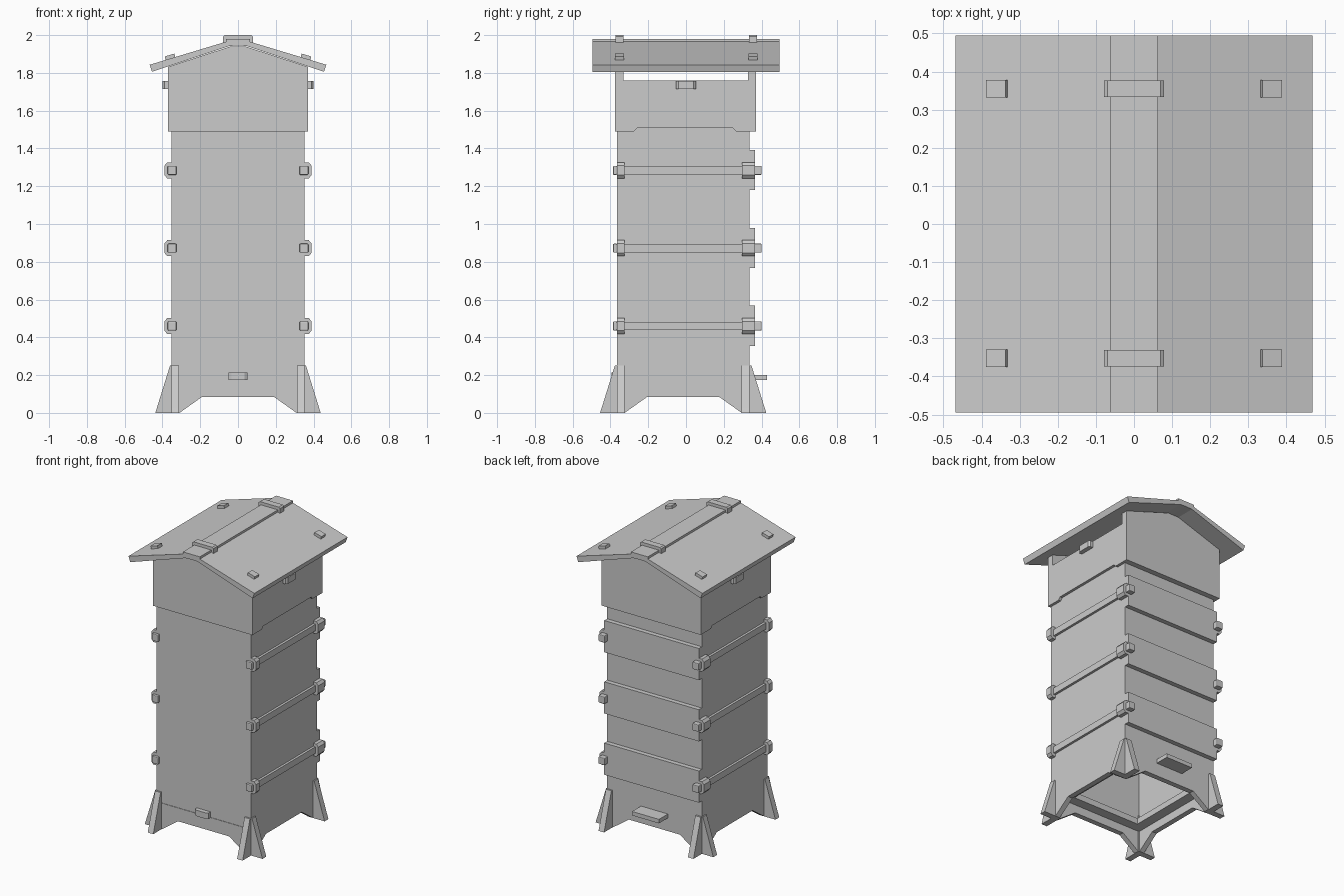
import bpy, bmesh
from mathutils import Vector

if "Cube" in bpy.data.objects:
    bpy.data.objects.remove(bpy.data.objects["Cube"])

wood = bpy.data.materials.new("plain_grey")
wood.use_nodes = True
GREY = (0.6, 0.6, 0.6, 1)
wood.diffuse_color = GREY
wood.node_tree.nodes["Principled BSDF"].inputs["Base Color"].default_value = GREY


def prism(name, profile, axis, a, b):
    """Extrude a 2D outline (other axis, z) along 'x' or 'y'; for 'z' the outline is (x, y)."""
    place = {"x": lambda u, v, w: (w, u, v),
             "y": lambda u, v, w: (u, w, v),
             "z": lambda u, v, w: (u, v, w)}[axis]
    bm = bmesh.new()
    face = bm.faces.new([bm.verts.new(place(u, v, a)) for u, v in profile])
    out = bmesh.ops.extrude_face_region(bm, geom=[face])
    move = Vector(place(0, 0, b - a))
    bmesh.ops.translate(bm, vec=move, verts=[g for g in out["geom"] if isinstance(g, bmesh.types.BMVert)])
    bmesh.ops.recalc_face_normals(bm, faces=bm.faces)
    me = bpy.data.meshes.new(name)
    bm.to_mesh(me)
    bm.free()
    me.materials.append(wood)
    ob = bpy.data.objects.new(name, me)
    bpy.context.collection.objects.link(ob)
    return ob


def box(name, x0, x1, y0, y1, z0, z1, bevel=0):
    ob = prism(name, [(x0, y0), (x1, y0), (x1, y1), (x0, y1)], "z", z0, z1)
    if bevel:
        mod = ob.modifiers.new("soft_edges", "BEVEL")
        mod.width = bevel
        mod.segments = 2
    return ob


def mirrored(profile):
    """Complete a half outline across its first axis."""
    return profile + [(-u, v) for u, v in reversed(profile)]


W = 0.352                  # half width of the hive body
YF, YB = -0.365, 0.335     # front and back of the hive body
YC = (YF + YB) / 2
T = 0.035                  # board thickness
BODY_TOP = 1.6

# Body walls, arched along the bottom to make the skirt
arch_x = mirrored([(W, BODY_TOP), (W, 0), (0.31, 0), (0.19, 0.085)])
for label, y in (("front", YF), ("back", YB - T)):
    prism(label + "_wall", arch_x, "y", y, y + T)
arch_y = [(u + YC, v) for u, v in mirrored([(0.35, BODY_TOP), (0.35, 0), (0.31, 0), (0.19, 0.085)])]
for label, x in (("right", -W), ("left", W - T)):
    prism(label + "_wall", arch_y, "x", x, x + T)

# Floor frame and inner cover
for label, s in (("right", -1), ("left", 1)):
    x0, x1 = sorted((s * 0.25, s * 0.33))
    box(label + "_floor_rail", x0, x1, YF + 0.02, YB - 0.02, 0.14, 0.18)
box("front_floor_rail", -0.25, 0.25, YF + 0.02, YF + 0.1, 0.14, 0.18)
box("back_floor_rail", -0.25, 0.25, YB - 0.1, YB - 0.02, 0.14, 0.18)
box("inner_cover", -0.33, 0.33, YF + 0.02, YB - 0.02, 1.54, 1.58)

# Corner legs: one fin sideways and one fin to the front or back
for xs in (-1, 1):
    for ys, y0, edge in ((-1, YF, YF), (1, YB - 0.04, YB)):
        side_fin = [(0.31, 0), (0.438, 0), (0.43, 0.025), (0.36, 0.25), (0.31, 0.25)]
        prism("leg_side_fin", [(xs * u, v) for u, v in side_fin], "y", y0, y0 + 0.04)
        end_fin = [(-0.04, 0), (0.09, 0), (0.082, 0.025), (0.012, 0.25), (-0.04, 0.25)]
        x0, x1 = sorted((xs * 0.312, xs * 0.353))
        prism("leg_end_fin", [(edge + ys * u, v) for u, v in end_fin], "x", x0, x1)

# Back shutters, side bars and their corner brackets, once per tier
for z in (0.46, 0.872, 1.284):
    box("back_shutter", -W, W, YB, 0.366, z - 0.105, z + 0.108)
    for s in (-1, 1):
        def sx(a, b):
            return sorted((s * a, s * b))
        box("side_bar", *sx(0.345, 0.368), YF, 0.366, z - 0.022, z + 0.022)
        bracket = [(0.345, z - 0.042), (0.375, z - 0.042), (0.389, z - 0.025),
                   (0.389, z + 0.025), (0.375, z + 0.042), (0.345, z + 0.042)]
        for y0, y1 in ((YF, -0.325), (0.297, 0.366)):
            prism("bar_bracket", [(s * u, v) for u, v in bracket], "y", y0, y1)
        for y0, y1 in ((-0.386, YF), (0.36, 0.4)):
            box("bar_end", *sx(0.326, 0.372), y0, y1, z - 0.024, z + 0.024, 0.005)

# Floor tray, its handle and the landing board
box("floor_tray_front", -0.33, 0.33, YF - 0.003, YF + 0.01, 0.168, 0.176)
handle = [(-0.05, YF), (-0.05, YF - 0.02), (-0.035, YF - 0.03),
          (0.035, YF - 0.03), (0.05, YF - 0.02), (0.05, YF)]
prism("tray_handle", handle, "z", 0.173, 0.213)
box("landing_board", -0.1, 0.1, YB - 0.01, 0.43, 0.173, 0.2)

# Roof box: gable ends and lower side boards with a shallow cut below
gable = mirrored([(0, 1.945), (0.04, 1.94), (0.37, 1.832), (0.37, 1.49)][1:])
prism("front_gable", gable, "y", -0.375, -0.332)
prism("back_gable", gable, "y", 0.328, 0.371)
side = [(-0.34, 1.76), (-0.34, 1.49), (-0.275, 1.49), (-0.26, 1.507),
        (0.25, 1.507), (0.265, 1.49), (0.34, 1.49), (0.34, 1.76)]
for s in (-1, 1):
    x0, x1 = sorted((s * 0.34, s * 0.37))
    prism("roof_box_side", side, "x", x0, x1)
    grip = [(s * u, v) for u, v in [(0.365, -0.053), (0.39, -0.053), (0.4, -0.04),
                                    (0.4, 0.04), (0.39, 0.053), (0.365, 0.053)]]
    prism("roof_box_handle", grip, "z", 1.715, 1.757)

# Roof boards, ridge cap, pegs and ridge clips
for s in (-1, 1):
    board = [(0, 1.945), (0.045, 1.943), (0.455, 1.806), (0.468, 1.843), (0.06, 1.966), (0, 1.966)]
    prism("roof_board", [(s * u, v) for u, v in board], "y", -0.495, 0.495)
    for y in (-0.352, 0.355):
        peg = [(0.33, 1.875), (0.337, 1.902), (0.388, 1.887), (0.38, 1.86)]
        prism("roof_peg", [(s * u, v) for u, v in peg], "y", y - 0.023, y + 0.023)
prism("ridge_cap", mirrored([(0.063, 1.98), (0.063, 1.945)]), "y", -0.495, 0.495)
for y in (-0.352, 0.355):
    prism("ridge_clip", mirrored([(0.07, 2.0), (0.079, 1.993), (0.079, 1.95)]), "y", y - 0.022, y + 0.022)
